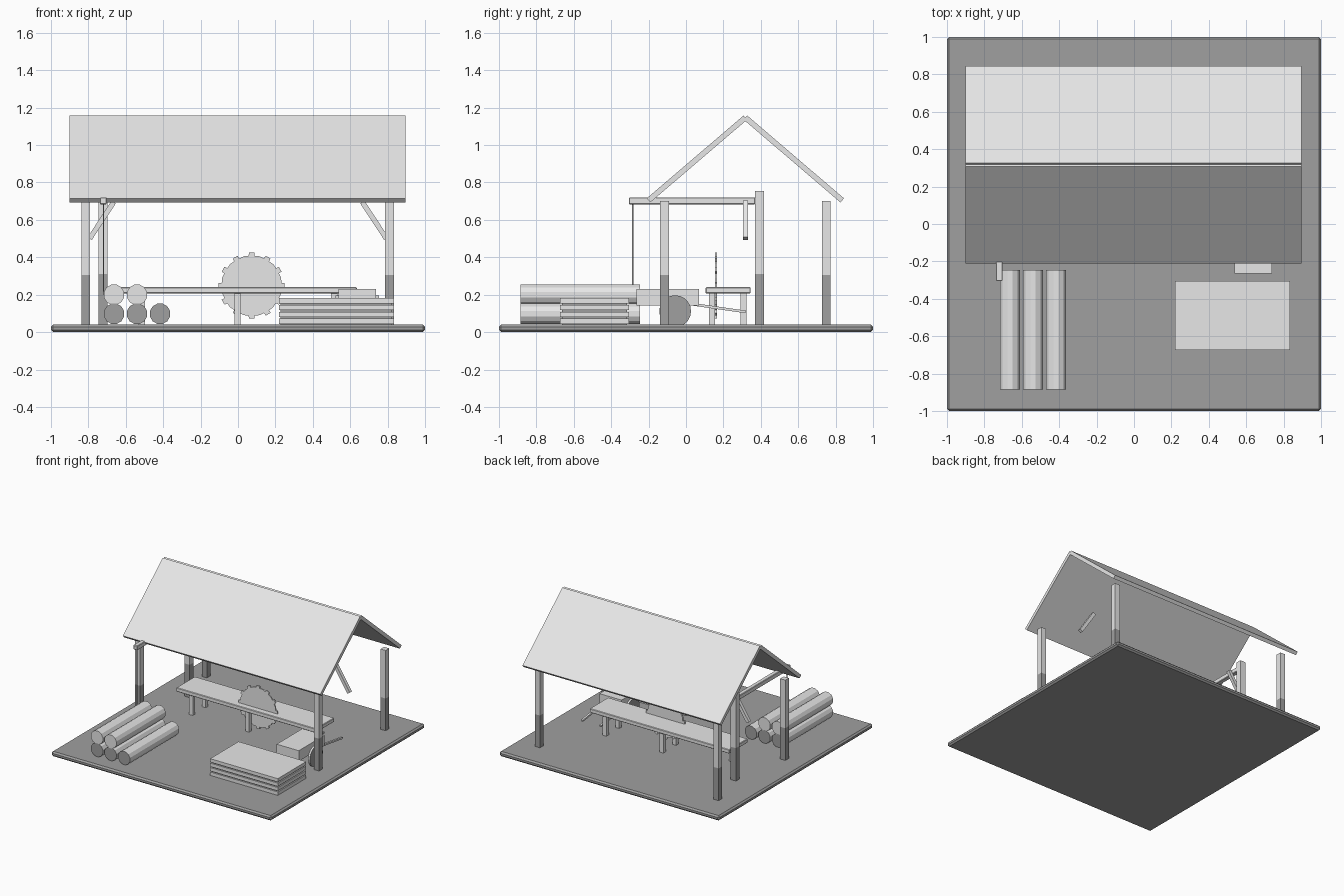
import bpy, bmesh, math
from mathutils import Vector, Matrix

if "Cube" in bpy.data.objects:
    bpy.data.objects.remove(bpy.data.objects["Cube"])


def material(name, v):
    m = bpy.data.materials.new(name)
    m.diffuse_color = (v, v, v, 1)
    m.use_nodes = True
    m.node_tree.nodes["Principled BSDF"].inputs["Base Color"].default_value = m.diffuse_color
    return m


LIGHT = material("light_grey", 0.8)
DARK = material("dark_grey", 0.35)


def finish(name, bm, mats):
    bmesh.ops.recalc_face_normals(bm, faces=bm.faces)
    me = bpy.data.meshes.new(name)
    bm.to_mesh(me)
    bm.free()
    for m in mats:
        me.materials.append(m)
    ob = bpy.data.objects.new(name, me)
    bpy.context.collection.objects.link(ob)
    return ob


def box(name, x, y, z, mat=LIGHT, bevel=0, split=None):
    """Box from (min, max) ranges; split gives the height of a dark foot."""
    bm = bmesh.new()
    size = Vector((x[1] - x[0], y[1] - y[0], z[1] - z[0]))
    mid = Vector((sum(x) / 2, sum(y) / 2, sum(z) / 2))
    bmesh.ops.create_cube(bm, size=1, matrix=Matrix.Translation(mid) @ Matrix.Diagonal((*size, 1)))
    if bevel:
        bmesh.ops.bevel(bm, geom=bm.edges[:], offset=bevel, segments=1, affect='EDGES')
    if split:
        bmesh.ops.bisect_plane(bm, geom=bm.verts[:] + bm.edges[:] + bm.faces[:],
                               plane_co=(0, 0, split), plane_no=(0, 0, 1))
        for f in bm.faces:
            f.material_index = int(f.calc_center_median().z < split)
    return finish(name, bm, [mat, DARK])


def prism(name, pts, axis, lo, hi, mat=LIGHT):
    """Extrude a flat outline along x or y."""
    bm = bmesh.new()
    put = (lambda p, d: (d, p[0], p[1])) if axis == 'x' else (lambda p, d: (p[0], d, p[1]))
    face = bm.faces.new([bm.verts.new(put(p, lo)) for p in pts])
    ext = bmesh.ops.extrude_face_region(bm, geom=[face])
    step = put((0, 0), hi - lo)
    bmesh.ops.translate(bm, vec=step, verts=[v for v in ext['geom'] if isinstance(v, bmesh.types.BMVert)])
    return finish(name, bm, [mat, DARK])


def strip(a, b, w):
    """Outline of a straight bar between two points."""
    a, b = Vector(a), Vector(b)
    d = (b - a).normalized() * w / 2
    n = Vector((-d.y, d.x))
    return [a + n, b + n, b - n, a - n]


def circle(cx, cz, r, n, turn=0.0):
    return [(cx + r * math.cos(2 * math.pi * (i + turn) / n),
             cz + r * math.sin(2 * math.pi * (i + turn) / n)) for i in range(n)]


# Ground slab
box("ground", (-1, 1), (-1, 1), (0, 0.04), DARK, bevel=0.012)

# Gable roof, two sloping slabs
prism("roof_front", [(-0.21, 0.715), (0.308, 1.158), (0.327, 1.136), (-0.19, 0.694)], 'x', -0.9, 0.895)
prism("roof_back", [(0.845, 0.715), (0.327, 1.158), (0.308, 1.136), (0.825, 0.694)], 'x', -0.9, 0.895)

# Corner posts with dark feet
for side, x in (("left", -0.815), ("right", 0.81)):
    for end, y in (("front", -0.115), ("back", 0.75)):
        box(f"post_{end}_{side}", (x - 0.023, x + 0.023), (y - 0.023, y + 0.023), (0.04, 0.7), split=0.305)

# Hoist: inner post, arm and rope
box("hoist_post", (-0.745, -0.697), (0.368, 0.416), (0.04, 0.755), split=0.31)
box("hoist_arm", (-0.738, -0.702), (-0.305, 0.37), (0.683, 0.72), bevel=0.004)
box("hoist_rope", (-0.723, -0.717), (-0.288, -0.282), (0.2, 0.685), DARK)

# Diagonal braces under the roof
for s, side in ((-1, "left"), (1, "right")):
    prism(f"brace_{side}", strip((s * 0.793, 0.5), (s * 0.665, 0.695), 0.027), 'y', 0.304, 0.331)

# Saw table and six legs
box("table_top", (-0.635, 0.635), (0.105, 0.345), (0.207, 0.24), bevel=0.004)
for x in (-0.515, -0.003, 0.515):
    for y in (0.14, 0.307):
        box("table_leg", (x - 0.017, x + 0.017), (y - 0.016, y + 0.016), (0.04, 0.21))

# Circular saw blade with square teeth
outline = []
TEETH = 12
for i in range(TEETH):
    a = 2 * math.pi * i / TEETH
    for da, r in ((-0.1, 0.16), (-0.085, 0.177), (0.085, 0.177), (0.1, 0.16), (0.26, 0.163)):
        outline.append((0.073 + r * math.cos(a + da), 0.248 + r * math.sin(a + da)))
prism("saw_blade", outline, 'y', 0.155, 0.166)

# Log pile
for i, (x, z) in enumerate(((-0.663, 0.098), (-0.54, 0.098), (-0.417, 0.098), (-0.663, 0.2), (-0.54, 0.2))):
    log = prism("log", circle(x, z, 0.056, 12, 0.5), 'y', -0.885, -0.245)
    if i < 3:
        for p in log.data.polygons:
            p.material_index = int(abs(p.normal.y) > 0.9)

# Stack of boards with narrow gaps
for i in range(4):
    z = 0.044 + i * 0.0365
    box("board", (0.218, 0.833), (-0.673, -0.305), (z, z + 0.028))
box("board_spacers", (0.228, 0.823), (-0.663, -0.315), (0.04, 0.17), DARK)

# Hand cart: tray, two wheels, two handles
box("cart_tray", (0.537, 0.738), (-0.265, 0.07), (0.143, 0.23))
for x in (0.53, 0.745):
    wheel = prism("cart_wheel", circle(-0.058, 0.112, 0.085, 20), 'x', x - 0.008, x + 0.008)
    for p in wheel.data.polygons:
        p.material_index = int(abs(p.normal.x) > 0.9)
for x in (0.555, 0.72):
    prism("cart_handle", strip((0.04, 0.148), (0.32, 0.108), 0.014), 'x', x - 0.008, x + 0.008)
